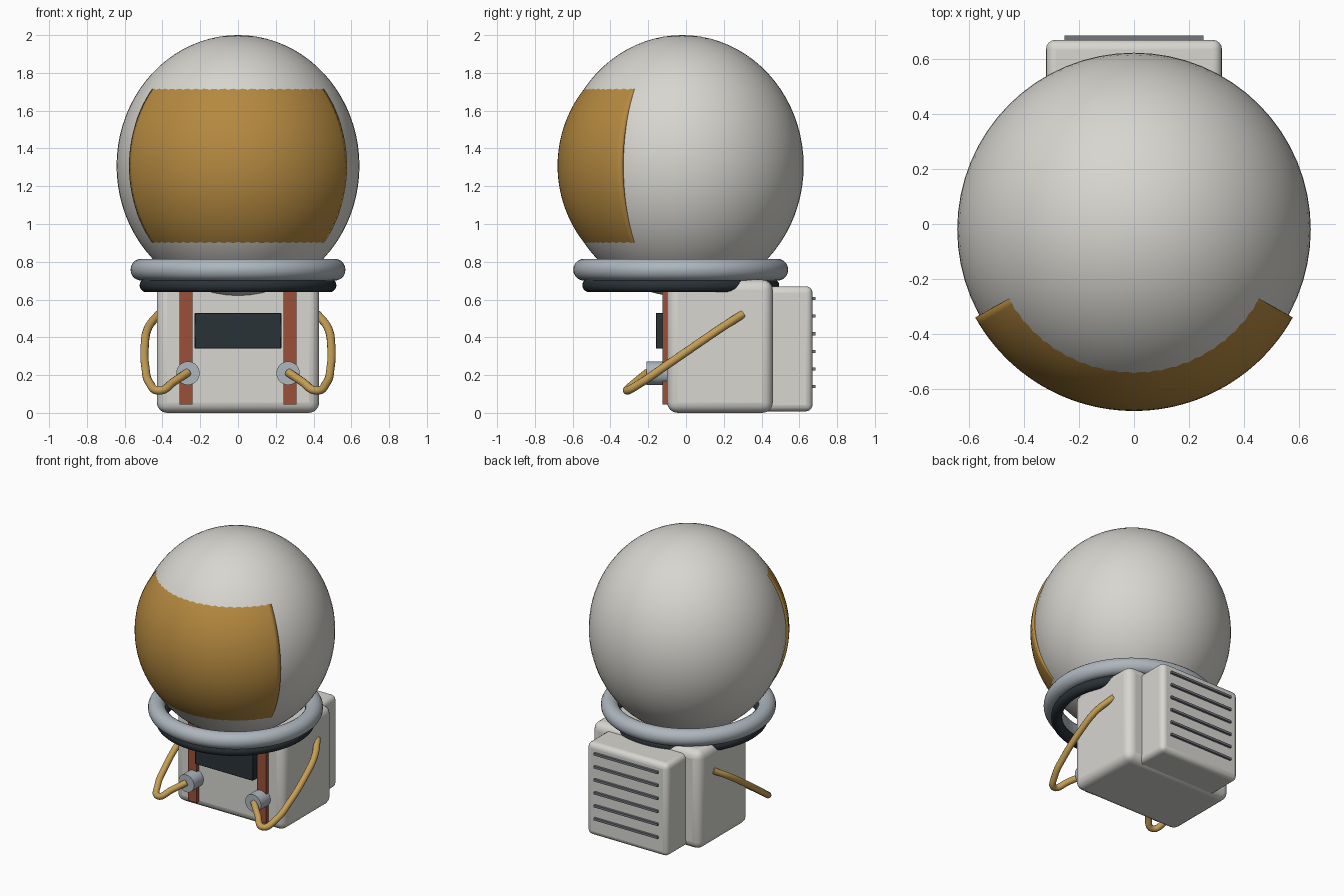
import bpy, bmesh, math
from math import sin, cos, radians

if "Cube" in bpy.data.objects:
    bpy.data.objects.remove(bpy.data.objects["Cube"])


def material(name, color):
    m = bpy.data.materials.new(name)
    m.diffuse_color = (*color, 1)
    m.use_nodes = True
    m.node_tree.nodes["Principled BSDF"].inputs["Base Color"].default_value = m.diffuse_color
    return m


SHELL = material("shell_white", (0.68, 0.67, 0.63))
GOLD = material("visor_gold", (0.46, 0.25, 0.05))
METAL = material("pale_metal", (0.42, 0.47, 0.51))
DARK = material("dark_rubber", (0.022, 0.032, 0.038))
RUST = material("rust_strap", (0.33, 0.08, 0.04))
BRASS = material("hose_brass", (0.55, 0.34, 0.09))
SLAT = material("slat_grey", (0.17, 0.18, 0.2))


def finish(name, mat, angle=35):
    ob = bpy.context.object
    ob.name = name
    ob.data.materials.append(mat)
    bpy.ops.object.shade_smooth_by_angle(angle=radians(angle))
    return ob


def box(name, lo, hi, mat, bevel=0.0, segments=4):
    bpy.ops.mesh.primitive_cube_add(size=1, location=[(a + b) / 2 for a, b in zip(lo, hi)])
    ob = bpy.context.object
    ob.scale = [b - a for a, b in zip(lo, hi)]
    bpy.ops.object.transform_apply(location=False, rotation=False, scale=True)
    finish(name, mat)
    if bevel:
        mod = ob.modifiers.new("bevel", 'BEVEL')
        mod.width, mod.segments = bevel, segments
    return ob


def ring(name, major, minor, z, mat):
    bpy.ops.mesh.primitive_torus_add(location=(0, -0.028, z), major_radius=major, minor_radius=minor,
                                     major_segments=72, minor_segments=20)
    finish(name, mat, 60)


# Helmet: slightly tall sphere
bpy.ops.mesh.primitive_uv_sphere_add(segments=64, ring_count=40, radius=1, location=(0, -0.02, 1.308))
bpy.context.object.scale = (0.643, 0.643, 0.692)
bpy.ops.object.transform_apply(location=False, rotation=False, scale=True)
finish("helmet", SHELL)

# Visor: patch of a round sphere that dips into the helmet above and below
bm = bmesh.new()
NU, NV, R = 48, 28, 0.66
grid = []
for j in range(NV + 1):
    e = radians(-41 + 82 * j / NV)
    row = []
    for i in range(NU + 1):
        a = radians(-61 + 122 * i / NU)
        row.append(bm.verts.new((R * cos(e) * sin(a), -R * cos(e) * cos(a), R * sin(e))))
    grid.append(row)
for j in range(NV):
    for i in range(NU):
        bm.faces.new((grid[j][i], grid[j][i + 1], grid[j + 1][i + 1], grid[j + 1][i]))
mesh = bpy.data.meshes.new("visor")
bm.to_mesh(mesh)
bm.free()
visor = bpy.data.objects.new("visor", mesh)
visor.location = (0, -0.02, 1.308)
bpy.context.collection.objects.link(visor)
mesh.materials.append(GOLD)
mesh.polygons.foreach_set("use_smooth", [True] * len(mesh.polygons))
solid = visor.modifiers.new("thickness", 'SOLIDIFY')
solid.thickness, solid.offset = 0.02, -1

# Neck rings
ring("neck_ring", 0.511, 0.058, 0.758, METAL)
ring("neck_seal", 0.485, 0.036, 0.675, DARK)

# Torso, backpack and chest panel
box("torso", (-0.43, -0.1, 0), (0.43, 0.46, 0.705), SHELL, 0.055)
box("backpack", (-0.32, 0.38, 0.008), (0.32, 0.67, 0.67), SHELL, 0.035)
box("chest_panel", (-0.23, -0.16, 0.34), (0.23, -0.08, 0.53), DARK, 0.004, 1)

# Backpack vent slats
for k in range(6):
    z = 0.14 + 0.093 * k
    box(f"vent_slat_{k + 1}", (-0.253, 0.65, z - 0.008), (0.253, 0.686, z + 0.008), SLAT)

# Straps, hose ports and hoses on both sides
PATH = [(0.265, -0.2, 0.215), (0.34, -0.262, 0.165), (0.415, -0.312, 0.118), (0.468, -0.24, 0.158),
        (0.49, -0.12, 0.24), (0.494, 0.04, 0.35), (0.475, 0.19, 0.452), (0.42, 0.3, 0.522)]
for side, s in (("left", -1), ("right", 1)):
    x = 0.275 * s
    box(f"strap_{side}", (x - 0.035, -0.125, 0.045), (x + 0.035, -0.08, 0.66), RUST)

    bpy.ops.mesh.primitive_cylinder_add(vertices=32, radius=0.062, depth=0.13,
                                        location=(0.265 * s, -0.143, 0.21), rotation=(math.pi / 2, 0, 0))
    finish(f"hose_port_{side}", METAL)

    curve = bpy.data.curves.new(f"hose_{side}", 'CURVE')
    curve.dimensions = '3D'
    curve.bevel_depth, curve.bevel_resolution = 0.022, 4
    curve.use_fill_caps = True
    spline = curve.splines.new('BEZIER')
    spline.resolution_u = 8
    spline.bezier_points.add(len(PATH) - 1)
    for p, (px, py, pz) in zip(spline.bezier_points, PATH):
        p.co = (px * s, py, pz)
        p.handle_left_type = p.handle_right_type = 'AUTO'
    curve.materials.append(BRASS)
    bpy.context.collection.objects.link(bpy.data.objects.new(f"hose_{side}", curve))
